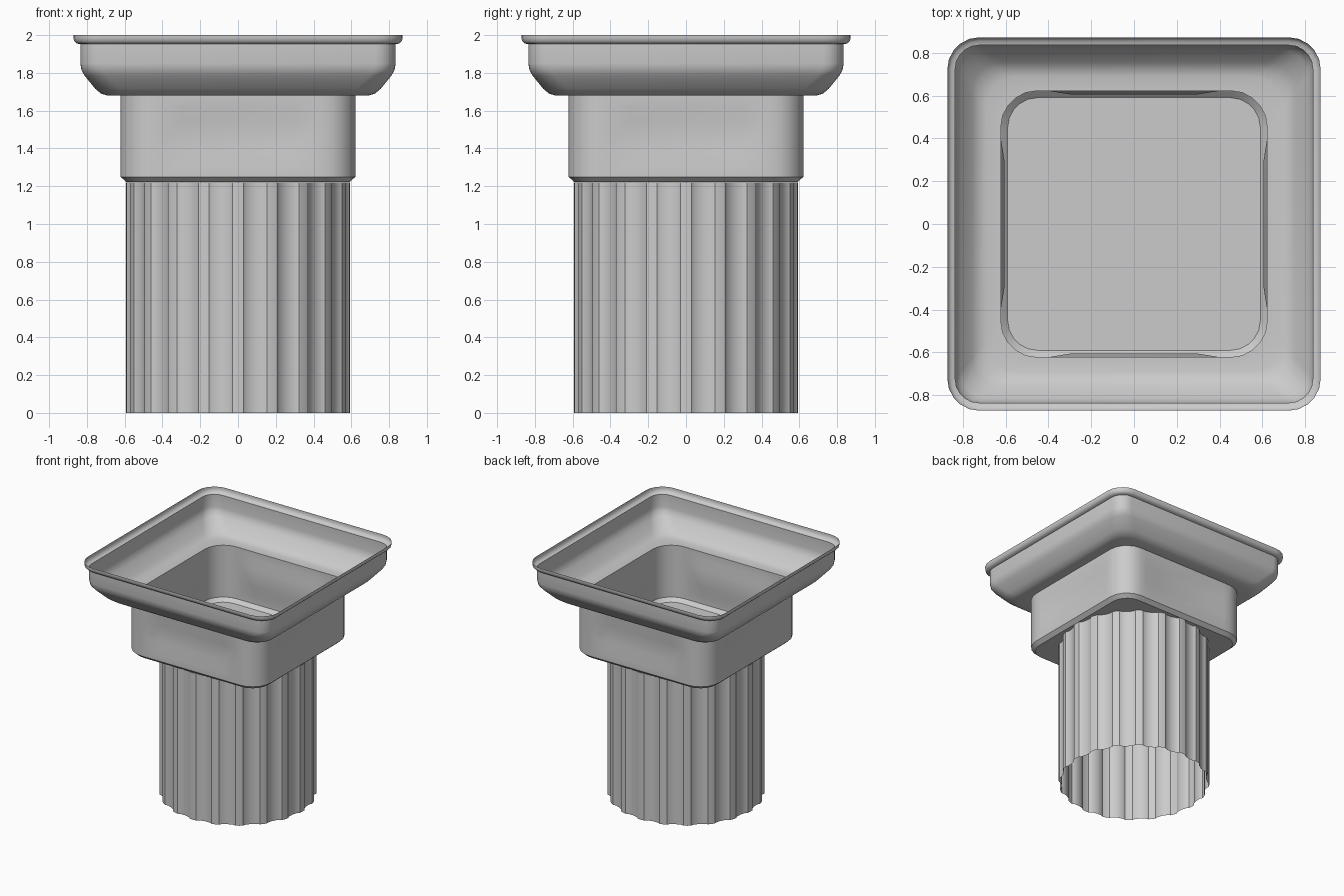
import bpy, bmesh
from math import sin, cos, pi, radians

if "Cube" in bpy.data.objects:
    bpy.data.objects.remove(bpy.data.objects["Cube"])


def make_object(name, rings, cap_first=False, angle=30):
    """Skin a stack of closed rings into a thin shell."""
    bm = bmesh.new()
    loops = [[bm.verts.new(p) for p in ring] for ring in rings]
    n = len(loops[0])
    for a, b in zip(loops, loops[1:]):
        for i in range(n):
            j = (i + 1) % n
            bm.faces.new((a[i], a[j], b[j], b[i]))
    if cap_first:
        bm.faces.new(loops[0][::-1])
    mesh = bpy.data.meshes.new(name)
    bm.to_mesh(mesh)
    bm.free()
    obj = bpy.data.objects.new(name, mesh)
    bpy.context.collection.objects.link(obj)
    bpy.ops.object.select_all(action='DESELECT')
    obj.select_set(True)
    bpy.context.view_layer.objects.active = obj
    bpy.ops.object.shade_smooth_by_angle(angle=radians(angle))
    return obj


def rounded_square(half, radius, z, side=(), corner_steps=5):
    """Ring of a rounded square; side holds (x, inset) points along each face."""
    face = [(x, -half + inset) for x, inset in side]
    c = half - radius
    for k in range(corner_steps + 1):
        a = -pi / 2 + pi / 2 * k / corner_steps
        face.append((c + radius * cos(a), -c + radius * sin(a)))
    ring = []
    for _ in range(4):
        ring += [(x, y, z) for x, y in face]
        face = [(-y, x) for x, y in face]
    return ring


# Fluted shaft: twenty narrow ridges with shallow flutes between, open ends
FLUTES = 20
section = [(-2.8, 0.59), (0, 0.592), (2.8, 0.59), (4.6, 0.575), (9, 0.568), (13.4, 0.575)]
outline = []
for i in range(FLUTES):
    for deg, r in section:
        a = radians(i * 360 / FLUTES + deg)
        outline.append((r * cos(a), r * sin(a)))
make_object("fluted_shaft", [[(x, y, z) for x, y in outline] for z in (0, 1.22)])

# Square neck block: chamfered base with a floor, shallow dished panel on each side
block_rows = [(0.59, 0.14, 1.222, 0), (0.622, 0.17, 1.25, 0), (0.622, 0.17, 1.31, 0),
              (0.622, 0.17, 1.40, 0.018), (0.622, 0.17, 1.54, 0.018),
              (0.622, 0.17, 1.62, 0), (0.622, 0.17, 1.68, 0)]
make_object("neck_block",
            [rounded_square(h, r, z, [(-0.4, 0), (-0.29, d), (0.29, d), (0.4, 0)])
             for h, r, z, d in block_rows], cap_first=True)

# Flared top moulding: open tray with a rolled lip
moulding_rows = [(0.622, 0.17, 1.68), (0.69, 0.15, 1.68), (0.725, 0.14, 1.69),
                 (0.755, 0.13, 1.715), (0.812, 0.12, 1.785), (0.829, 0.11, 1.815),
                 (0.835, 0.11, 1.85), (0.835, 0.11, 1.952), (0.855, 0.13, 1.956),
                 (0.867, 0.14, 1.968), (0.872, 0.15, 1.985), (0.872, 0.15, 2.0)]
make_object("top_moulding", [rounded_square(h, r, z) for h, r, z in moulding_rows], angle=40)
